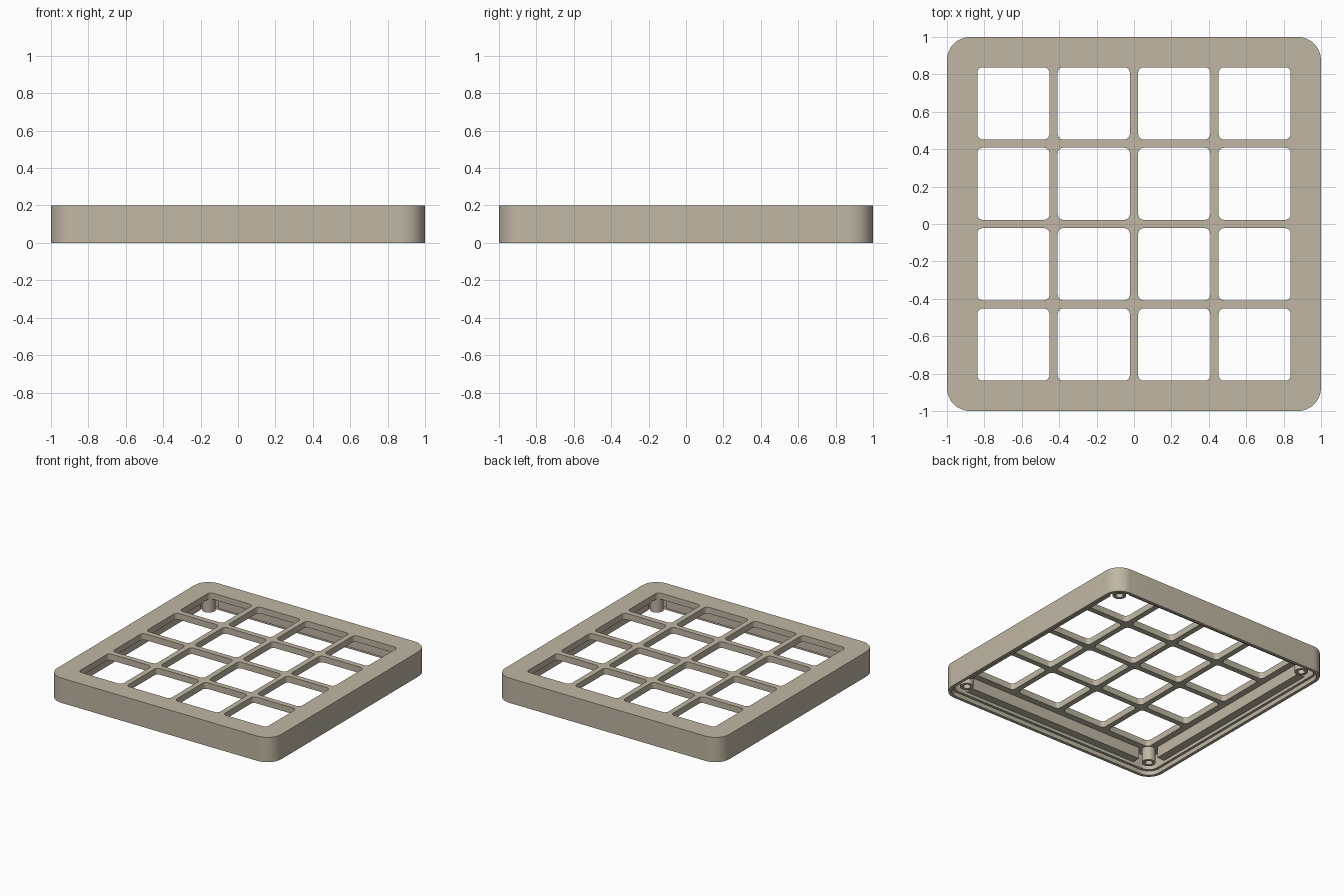
import bpy, bmesh, math

if "Cube" in bpy.data.objects:
    bpy.data.objects.remove(bpy.data.objects["Cube"])

mat = bpy.data.materials.new("warm_beige")
mat.diffuse_color = (0.53, 0.475, 0.37, 1)
mat.use_nodes = True
mat.node_tree.nodes["Principled BSDF"].inputs["Base Color"].default_value = mat.diffuse_color


def rounded_square(cx, cy, half, r, seg):
    """Outline points of a square with rounded corners."""
    pts = []
    for q, (sx, sy) in enumerate([(1, 1), (-1, 1), (-1, -1), (1, -1)]):
        for i in range(seg + 1):
            a = math.pi / 2 * (q + i / seg)
            pts.append((cx + sx * (half - r) + r * math.cos(a),
                        cy + sy * (half - r) + r * math.sin(a)))
    return pts


def loft(bm, rings):
    """Join (outline, height) rings into a closed solid."""
    loops = [[bm.verts.new((x, y, z)) for x, y in pts] for pts, z in rings]
    n = len(loops[0])
    for a, b in zip(loops, loops[1:]):
        for i in range(n):
            j = (i + 1) % n
            bm.faces.new((a[i], a[j], b[j], b[i]))
    bm.faces.new(loops[0])
    bm.faces.new(loops[-1])


def finish(name, bm):
    bmesh.ops.recalc_face_normals(bm, faces=bm.faces)
    me = bpy.data.meshes.new(name)
    bm.to_mesh(me)
    bm.free()
    me.materials.append(mat)
    ob = bpy.data.objects.new(name, me)
    bpy.context.collection.objects.link(ob)
    return ob


def smooth(ob):
    bpy.ops.object.select_all(action='DESELECT')
    ob.select_set(True)
    bpy.context.view_layer.objects.active = ob
    bpy.ops.object.shade_smooth_by_angle(angle=math.radians(30))


# Hollow cover: outer wall, thin rim, stepped lip and the underside of the plate
bm = bmesh.new()
profile = [(0, 0.20), (0, 0), (0.025, 0), (0.025, 0.035), (0.045, 0.035), (0.045, 0.15)]
loft(bm, [(rounded_square(0, 0, 1 - d, 0.125 - d, 12), z) for d, z in profile])
cover = finish("cover", bm)

# Grid of sixteen rounded openings
bm = bmesh.new()
for i in range(4):
    for j in range(4):
        pts = rounded_square(0.43 * (i - 1.5), 0.43 * (j - 1.5), 0.193, 0.03, 5)
        loft(bm, [(pts, 0.1), (pts, 0.3)])
cutter = finish("opening_cutter", bm)
cutter.hide_render = True
mod = cover.modifiers.new("openings", 'BOOLEAN')
mod.operation = 'DIFFERENCE'
mod.solver = 'EXACT'
mod.object = cutter
bpy.context.view_layer.objects.active = cover
bpy.ops.object.modifier_apply(modifier=mod.name)
bpy.data.objects.remove(cutter)
smooth(cover)

# Inner bars along the four walls, stopping short of the corners
for k, side in enumerate(["right", "back", "left", "front"]):
    bm = bmesh.new()
    bmesh.ops.create_cube(bm, size=1)
    for v in bm.verts:
        v.co = (0.923 + v.co.x * 0.066, v.co.y * 1.59, 0.106 + v.co.z * 0.092)
    bar = finish("inner_bar_" + side, bm)
    bar.rotation_euler.z = k * math.pi / 2

# Hollow screw posts in the corners
for k, (sx, sy) in enumerate([(1, 1), (-1, 1), (-1, -1), (1, -1)]):
    bm = bmesh.new()
    path = [(0.05, 0.152), (0.05, 0.04), (0.028, 0.04), (0.028, 0.14)]
    loft(bm, [([(sx * 0.867 + r * math.cos(a * math.pi / 12),
                 sy * 0.867 + r * math.sin(a * math.pi / 12)) for a in range(24)], z)
              for r, z in path])
    smooth(finish("screw_post_%d" % (k + 1), bm))
